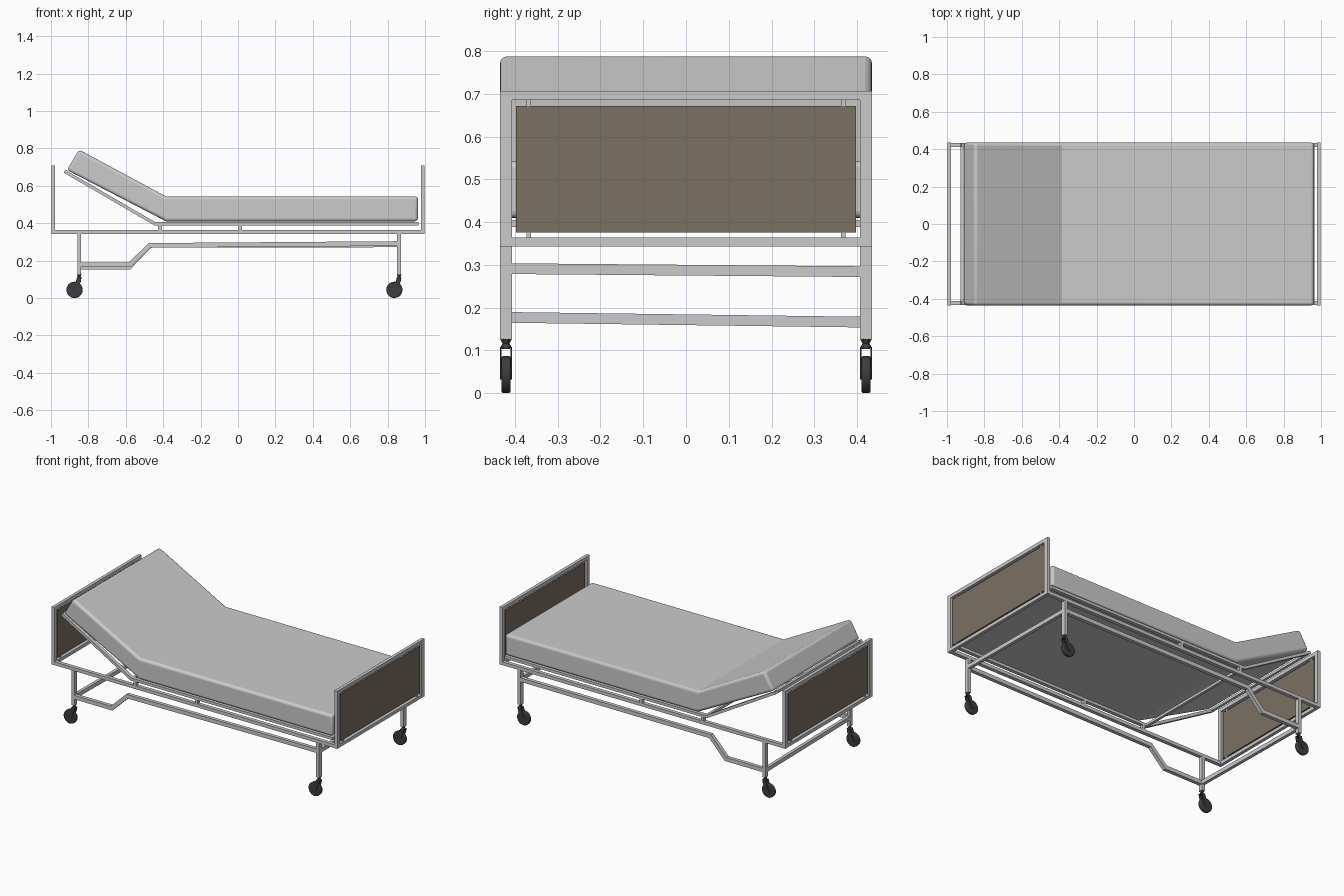
import bpy, bmesh, math
from mathutils import Vector

if "Cube" in bpy.data.objects:
    bpy.data.objects.remove(bpy.data.objects["Cube"])


def material(name, rgb):
    m = bpy.data.materials.new(name)
    m.diffuse_color = (*rgb, 1)
    m.use_nodes = True
    m.node_tree.nodes["Principled BSDF"].inputs["Base Color"].default_value = m.diffuse_color
    return m


BROWN = material("brown_laminate", (0.20, 0.165, 0.125))
DARK = material("dark_rubber", (0.045, 0.045, 0.045))


def finish(name, bm, mat=None):
    bmesh.ops.recalc_face_normals(bm, faces=bm.faces)
    me = bpy.data.meshes.new(name)
    bm.to_mesh(me)
    bm.free()
    ob = bpy.data.objects.new(name, me)
    bpy.context.collection.objects.link(ob)
    if mat:
        me.materials.append(mat)
    return ob


def box(name, x, y, z, mat=None):
    bm = bmesh.new()
    for v in bmesh.ops.create_cube(bm, size=1)["verts"]:
        v.co = [(r[0] + r[1]) / 2 + c * (r[1] - r[0]) for r, c in zip((x, y, z), v.co)]
    return finish(name, bm, mat)


def prism(name, profile, y0, y1, mat=None):
    """Extrude an x-z outline from y0 to y1."""
    bm = bmesh.new()
    face = bm.faces.new([bm.verts.new((x, y0, z)) for x, z in profile])
    new = bmesh.ops.extrude_face_region(bm, geom=[face])["geom"]
    bmesh.ops.translate(bm, vec=(0, y1 - y0, 0),
                        verts=[g for g in new if isinstance(g, bmesh.types.BMVert)])
    return finish(name, bm, mat)


def rail(name, path, thick, y0, y1, mat=None):
    """Square tube following an x-z path with mitred corners."""
    pts = [Vector(p) for p in path]
    normals = [Vector((-(b - a).y, (b - a).x)).normalized() for a, b in zip(pts, pts[1:])]
    left, right = [], []
    for i, p in enumerate(pts):
        a, b = normals[max(i - 1, 0)], normals[min(i, len(normals) - 1)]
        m = (a + b).normalized()
        off = m * (thick / 2 / m.dot(a))
        left.append(p + off)
        right.append(p - off)
    return prism(name, left + right[::-1], y0, y1, mat)


def cross_bar(name, x, z_front, z_back, w, h):
    """Bar between the two sides, whose ends may differ in height."""
    bm = bmesh.new()
    for v in bmesh.ops.create_cube(bm, size=1)["verts"]:
        z = z_front if v.co.y < 0 else z_back
        v.co = (x + v.co.x * w, v.co.y * 0.83, z + v.co.z * h)
    return finish(name, bm)


def cylinder(name, loc, r1, r2, depth, along_y, mat, bevel=0.0):
    bpy.ops.mesh.primitive_cone_add(vertices=32, radius1=r1, radius2=r2, depth=depth, location=loc,
                                    rotation=(math.pi / 2 if along_y else 0, 0, 0))
    ob = bpy.context.object
    ob.name = name
    ob.data.materials.append(mat)
    if bevel:
        mod = ob.modifiers.new("round", "BEVEL")
        mod.width, mod.segments, mod.limit_method = bevel, 3, "ANGLE"
    bpy.ops.object.shade_smooth_by_angle(angle=math.radians(35))
    return ob


# mattress, folded up at the head end
mattress = prism("mattress", [(-0.385, 0.41), (0.962, 0.41), (0.962, 0.543), (-0.385, 0.543),
                              (-0.85, 0.793), (-0.914, 0.684)], -0.435, 0.435)
mod = mattress.modifiers.new("soft_edges", "BEVEL")
mod.width, mod.segments, mod.limit_method, mod.angle_limit = 0.016, 4, "ANGLE", math.radians(45)
bpy.context.view_layer.objects.active = mattress
mattress.select_set(True)
bpy.ops.object.shade_smooth_by_angle(angle=math.radians(25))

# head and foot boards
for side, label in ((-1, "head"), (1, "foot")):
    x = sorted((side * 0.978, side * 0.998))
    xp = sorted((side * 0.983, side * 0.993))
    box(f"{label}_top_bar", x, (-0.407, 0.407), (0.685, 0.707))
    box(f"{label}_bottom_bar", x, (-0.407, 0.407), (0.343, 0.364))
    box(f"{label}_panel", xp, (-0.398, 0.398), (0.376, 0.672), BROWN)
    for s in (-1, 1):
        box(f"{label}_post", x, sorted((s * 0.407, s * 0.435)), (0.343, 0.707))
        y = (s * 0.368 - 0.005, s * 0.368 + 0.005)
        box(f"{label}_lower_tab", xp, y, (0.362, 0.378))
        box(f"{label}_upper_tab", xp, y, (0.670, 0.687))

# mattress platform ends
cross_bar("platform_foot_bar", 0.957, 0.397, 0.397, 0.016, 0.016)
cross_bar("platform_head_bar", -0.92, 0.674, 0.674, 0.016, 0.016)
cross_bar("platform_hinge_bar", -0.44, 0.397, 0.397, 0.016, 0.016)

# side frames, legs and casters
for s, label in ((-1, "front"), (1, "back")):
    y = sorted((s * 0.411, s * 0.434))
    box(f"{label}_main_rail", (-0.98, 0.98), y, (0.343, 0.364))
    rail(f"{label}_platform_rail", [(-0.927, 0.677), (-0.445, 0.397), (0.965, 0.397)], 0.017, *y)
    for x in (-0.417, 0.012):
        box(f"{label}_platform_spacer", (x - 0.01, x + 0.01), y, (0.362, 0.392))
    low, high = (0.177, 0.291) if s < 0 else (0.166, 0.284)
    rail(f"{label}_lower_rail", [(-0.85, low), (-0.58, low), (-0.472, 0.281), (0.86, high)], 0.025, *y)
    for x in (-0.849, 0.861):
        yc = s * 0.421
        box(f"{label}_leg", (x - 0.01, x + 0.01), sorted((s * 0.407, s * 0.435)), (0.125, 0.345))
        cylinder(f"{label}_caster_collar", (x, yc, 0.121), 0.008, 0.013, 0.010, False, DARK)
        cylinder(f"{label}_caster_swivel", (x, yc, 0.111), 0.014, 0.008, 0.010, False, DARK)
        wx = x - 0.025
        cylinder(f"{label}_caster_wheel", (wx, yc, 0.0435), 0.0435, 0.0435, 0.022, True, DARK, 0.005)
        cylinder(f"{label}_caster_hub", (wx, yc, 0.0435), 0.012, 0.012, 0.028, True, DARK)
        for e in (-1, 1):
            ye = yc + e * 0.0125
            prism(f"{label}_caster_fork", [(x - 0.012, 0.108), (x + 0.012, 0.108), (x + 0.008, 0.085),
                                           (wx + 0.012, 0.038), (wx - 0.010, 0.040)],
                  ye - 0.0015, ye + 0.0015, DARK)
        box(f"{label}_caster_fork_top", (x - 0.012, x + 0.012), (yc - 0.014, yc + 0.014), (0.103, 0.108), DARK)

# bars joining the legs
cross_bar("head_leg_bar", -0.849, 0.177, 0.166, 0.02, 0.025)
cross_bar("foot_leg_bar", 0.861, 0.291, 0.284, 0.02, 0.025)
